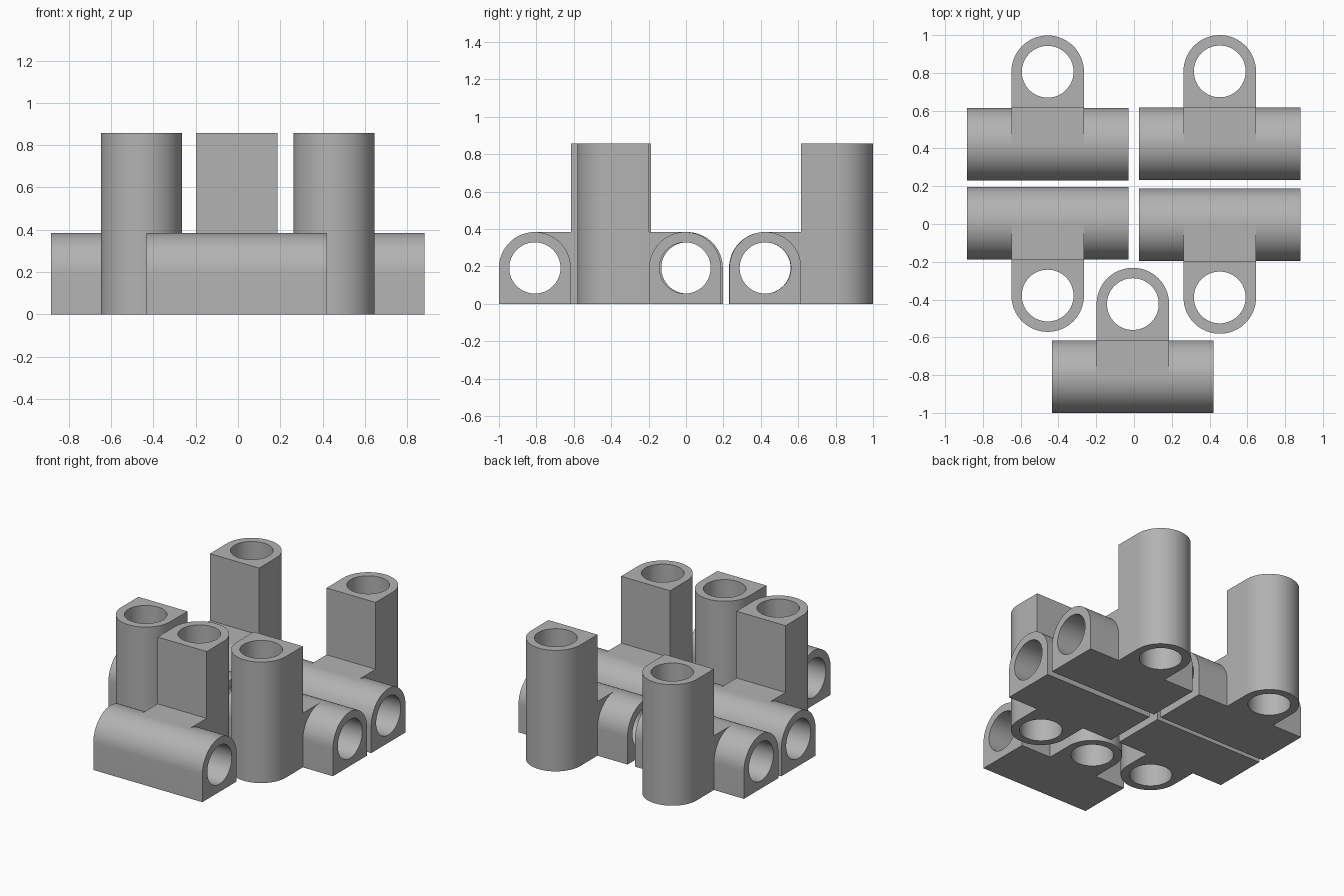
import bpy, bmesh, math
from mathutils import Matrix, Vector

cube = bpy.data.objects.get("Cube")
if cube:
    bpy.data.objects.remove(cube, do_unlink=True)

R = 0.192          # outer radius of each sleeve
BORE = 0.137       # radius of the holes
LENGTH = 0.854     # length of the lying sleeve
HEIGHT = 0.857     # height of the standing sleeve
SEGS = 64

grey = bpy.data.materials.new("mid grey")
grey.use_nodes = True
grey.diffuse_color = (0.45, 0.45, 0.45, 1)
grey.node_tree.nodes["Principled BSDF"].inputs["Base Color"].default_value = (0.45, 0.45, 0.45, 1)


def prism(name, profile, depth, matrix):
    """Extrude a flat outline along local z and place it with a matrix."""
    bm = bmesh.new()
    face = bm.faces.new([bm.verts.new((x, y, 0)) for x, y in profile])
    ext = bmesh.ops.extrude_face_region(bm, geom=[face])
    moved = [g for g in ext["geom"] if isinstance(g, bmesh.types.BMVert)]
    bmesh.ops.translate(bm, verts=moved, vec=(0, 0, depth))
    bmesh.ops.transform(bm, matrix=matrix, verts=bm.verts)
    bmesh.ops.recalc_face_normals(bm, faces=bm.faces)
    mesh = bpy.data.meshes.new(name)
    bm.to_mesh(mesh)
    bm.free()
    mesh.materials.append(grey)
    obj = bpy.data.objects.new(name, mesh)
    bpy.context.collection.objects.link(obj)
    return obj


def arc(radius, sweep, steps):
    return [(radius * math.cos(sweep * i / steps), radius * math.sin(sweep * i / steps))
            for i in range(steps)]


def combine(target, other, operation):
    other.hide_render = True
    mod = target.modifiers.new(operation.lower(), "BOOLEAN")
    mod.operation, mod.object, mod.solver = operation, other, "EXACT"
    bpy.context.view_layer.objects.active = target
    bpy.ops.object.modifier_apply(modifier=mod.name)
    bpy.data.objects.remove(other, do_unlink=True)


# Outlines: round end towards +y, flat end at -R
arch = arc(R, math.pi, SEGS // 2) + [(-R, 0), (-R, -R), (R, -R)]
circle = arc(BORE, math.tau, SEGS)
square = [(-R, 0), (R, 0), (R, R), (-R, R)]

# Local z laid along x, outline y pointing up
lying = Matrix(((0, 0, 1, 0), (1, 0, 0, 0), (0, 1, 0, R), (0, 0, 0, 1)))


def along_x(length):
    return Matrix.Translation((-length / 2, 0, 0)) @ lying


# One connector: lying sleeve, web block and standing sleeve, then both bores
connector = prism("connector", arch, LENGTH, along_x(LENGTH))
standing = prism("standing_sleeve", arch, HEIGHT, Matrix.Translation((0, 2 * R, 0)))
web = prism("web_block", square, 2 * R, Matrix.Identity(4))
combine(connector, standing, "UNION")
combine(connector, web, "UNION")
combine(connector, prism("lying_bore", circle, LENGTH + 0.2, along_x(LENGTH + 0.2)), "DIFFERENCE")
combine(connector, prism("standing_bore", circle, HEIGHT + 0.2,
                         Matrix.Translation((0, 2 * R, -0.1))), "DIFFERENCE")

bpy.ops.object.select_all(action="DESELECT")
connector.select_set(True)
bpy.context.view_layer.objects.active = connector
bpy.ops.object.shade_smooth_by_angle(angle=math.radians(30))

# Five copies: name, centre of the lying sleeve, half turn or not
layout = [
    ("front_connector", -0.006, -0.808, False),
    ("middle_right_connector", -0.457, 0.005, True),
    ("middle_left_connector", 0.454, -0.005, True),
    ("back_right_connector", -0.457, 0.422, False),
    ("back_left_connector", 0.454, 0.424, False),
]
for i, (name, x, y, turned) in enumerate(layout):
    obj = connector if i == 0 else connector.copy()
    if i:
        bpy.context.collection.objects.link(obj)
    obj.name = name
    obj.location = Vector((x, y, 0))
    obj.rotation_euler.z = math.pi if turned else 0
